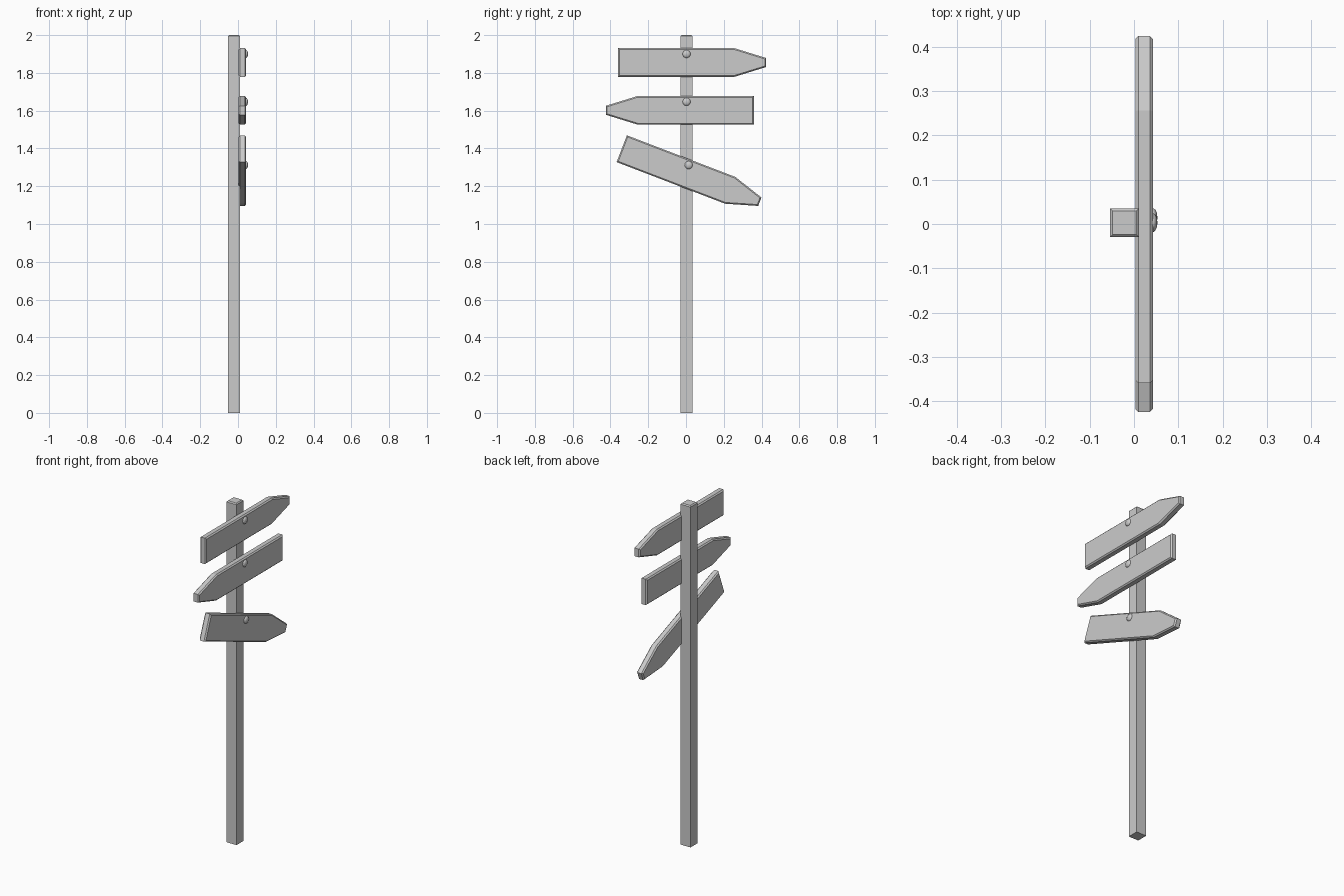
import bpy, bmesh
from math import radians, cos, sin, pi
from mathutils import Matrix, Vector

if "Cube" in bpy.data.objects:
    bpy.data.objects.remove(bpy.data.objects["Cube"])


def finish(bm, name):
    bmesh.ops.recalc_face_normals(bm, faces=bm.faces)
    me = bpy.data.meshes.new(name)
    bm.to_mesh(me)
    bm.free()
    ob = bpy.data.objects.new(name, me)
    bpy.context.collection.objects.link(ob)
    return ob


def chamfer(bm, edges, width):
    bmesh.ops.bevel(bm, geom=edges, offset=width, segments=1, affect='EDGES')


# Square post with chamfered top
POST_Y = 0.003
bm = bmesh.new()
bmesh.ops.create_cube(bm, size=1, matrix=Matrix.Translation((-0.0215, POST_Y, 1.0))
                      @ Matrix.Diagonal((0.065, 0.065, 2.0, 1)))
chamfer(bm, [e for e in bm.edges if all(v.co.z > 1.9 for v in e.verts)], 0.006)
finish(bm, "post")

# Arrow board outline: (length, height)
HALF = 0.076
ARROW = [(-0.359, -HALF), (0.256, -HALF), (0.424, -0.024),
         (0.424, 0.024), (0.256, HALF), (-0.359, HALF)]
BACK, FRONT = 0.003, 0.043


def board(name, y, z, direction, tilt):
    bm = bmesh.new()
    face = bm.faces.new([bm.verts.new((BACK, direction * u, v)) for u, v in ARROW])
    ext = bmesh.ops.extrude_face_region(bm, geom=[face])
    verts = [g for g in ext["geom"] if isinstance(g, bmesh.types.BMVert)]
    bmesh.ops.translate(bm, verts=verts, vec=(FRONT - BACK, 0, 0))
    bmesh.ops.recalc_face_normals(bm, faces=bm.faces)
    # chamfer both face rims
    chamfer(bm, [e for e in bm.edges if abs(e.verts[0].co.x - e.verts[1].co.x) < 1e-5], 0.007)
    ob = finish(bm, name)
    ob.matrix_world = Matrix.Translation((0, y, z)) @ Matrix.Rotation(radians(tilt), 4, 'X')
    return ob


# Domed bolt head, revolved from a profile of (x, radius)
DOME = [(0.036, 0.021), (0.044, 0.021), (0.048, 0.018), (0.0515, 0.011)]
SIDES = 16


def bolt(name, parent_matrix):
    bm = bmesh.new()
    rings = [[bm.verts.new((x, r * cos(2 * pi * i / SIDES), r * sin(2 * pi * i / SIDES)))
              for i in range(SIDES)] for x, r in DOME]
    for a, b in zip(rings, rings[1:]):
        for i in range(SIDES):
            j = (i + 1) % SIDES
            bm.faces.new((a[i], a[j], b[j], b[i]))
    tip = bm.verts.new((0.053, 0, 0))
    for i in range(SIDES):
        bm.faces.new((rings[-1][i], rings[-1][(i + 1) % SIDES], tip))
    bm.faces.new(rings[0])
    for f in bm.faces:
        f.smooth = len(f.verts) < 5
    ob = finish(bm, name)
    ob.matrix_world = parent_matrix @ Matrix.Translation((0, 0, 0.045))


# Three boards, each with its bolt
for label, y, z, direction, tilt in [("top", 0.0, 1.855, 1, 0),
                                     ("middle", 0.0, 1.602, -1, 0),
                                     ("lower", -0.005, 1.27, 1, -21)]:
    sign = board(label + "_arrow_board", y, z, direction, tilt)
    bolt(label + "_bolt", Matrix.Translation((0, 0.003, 0)) @ sign.matrix_world)
